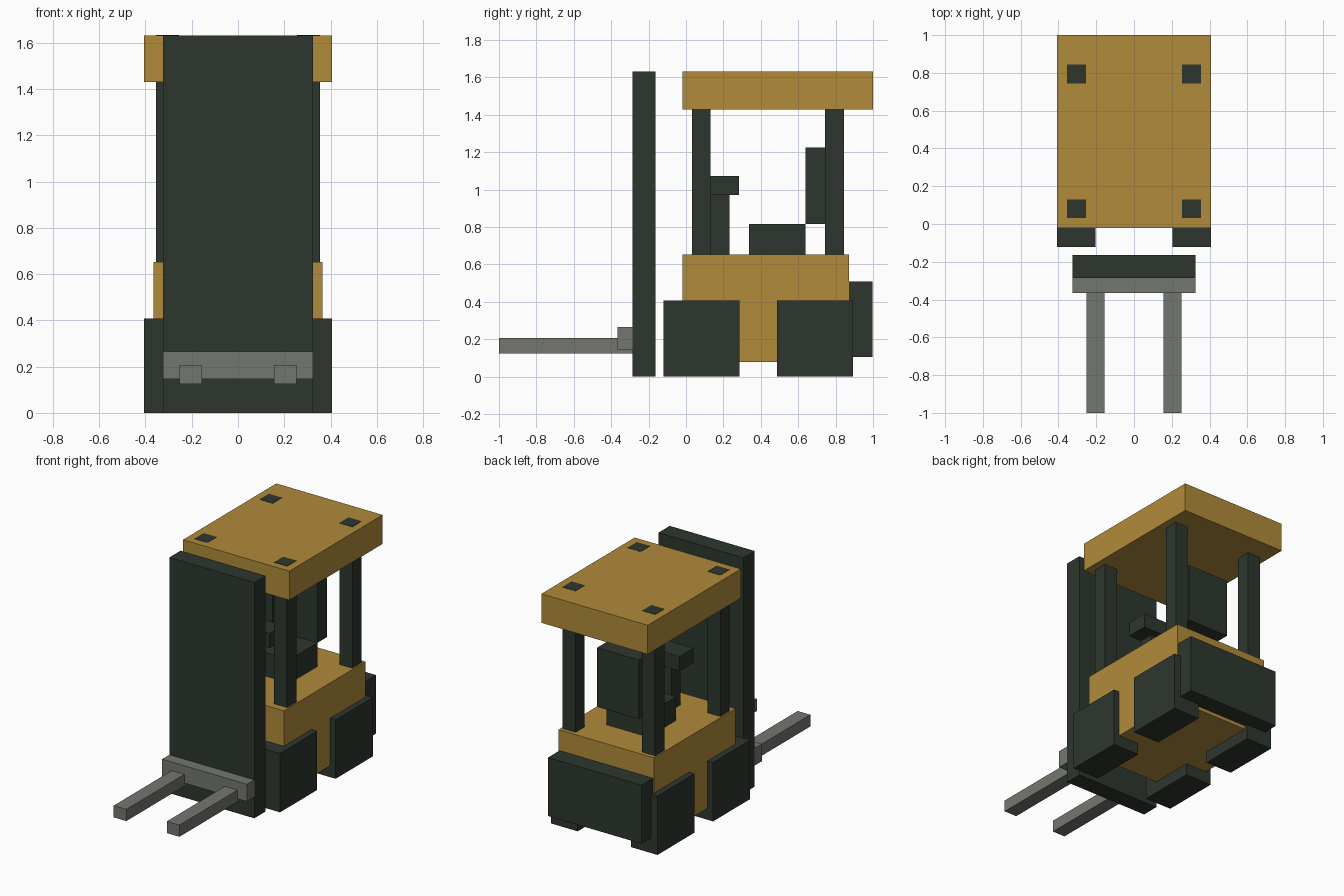
import bpy

if "Cube" in bpy.data.objects:
    bpy.data.objects.remove(bpy.data.objects["Cube"])


def material(name, rgb):
    m = bpy.data.materials.new(name)
    m.diffuse_color = (*rgb, 1.0)
    m.use_nodes = True
    m.node_tree.nodes["Principled BSDF"].inputs["Base Color"].default_value = m.diffuse_color
    return m


YELLOW = material("ochre yellow", (0.44, 0.26, 0.042))
DARK = material("dark green grey", (0.027, 0.037, 0.027))
GREY = material("steel grey", (0.175, 0.185, 0.16))


def box(name, mat, x, y, z):
    """Box from (min, max) ranges on each axis."""
    ranges = (x, y, z)
    bpy.ops.mesh.primitive_cube_add(size=1, location=[(a + b) / 2 for a, b in ranges])
    ob = bpy.context.object
    ob.name = name
    ob.scale = [b - a for a, b in ranges]
    bpy.ops.object.transform_apply(location=False, rotation=False, scale=True)
    ob.data.materials.append(mat)
    return ob


def centred(name, mat, half, y, z):
    return box(name, mat, (-half, half), y, z)


def pair(name, mat, x, y, z):
    box(name + "_right", mat, x, y, z)
    box(name + "_left", mat, (-x[1], -x[0]), y, z)


# Chassis and rear counterweight
centred("body", YELLOW, 0.365, (-0.02, 0.872), (0.08, 0.653))
centred("counterweight", DARK, 0.358, (0.872, 0.998), (0.105, 0.51))

# Block wheels
pair("front_wheel", DARK, (0.204, 0.407), (-0.121, 0.285), (0, 0.408))
pair("rear_wheel", DARK, (0.204, 0.407), (0.487, 0.893), (0, 0.408))

# Overhead guard: posts just show through the roof top
centred("roof", YELLOW, 0.407, (-0.02, 1.0), (1.43, 1.631))
pair("front_post", DARK, (0.255, 0.355), (0.031, 0.131), (0.653, 1.633))
pair("rear_post", DARK, (0.255, 0.355), (0.744, 0.844), (0.653, 1.633))

# Seat and steering
centred("seat", DARK, 0.16, (0.336, 0.64), (0.653, 0.817))
centred("seat_back", DARK, 0.16, (0.64, 0.744), (0.817, 1.226))
centred("steering_column", DARK, 0.05, (0.131, 0.232), (0.653, 0.972))
centred("steering_wheel", DARK, 0.15, (0.131, 0.284), (0.972, 1.072))

# Lifting mast, carriage and forks
centred("mast", DARK, 0.325, (-0.286, -0.163), (0, 1.632))
centred("carriage", GREY, 0.325, (-0.366, -0.286), (0.146, 0.266))
pair("fork", GREY, (0.155, 0.252), (-1.0, -0.286), (0.125, 0.206))
